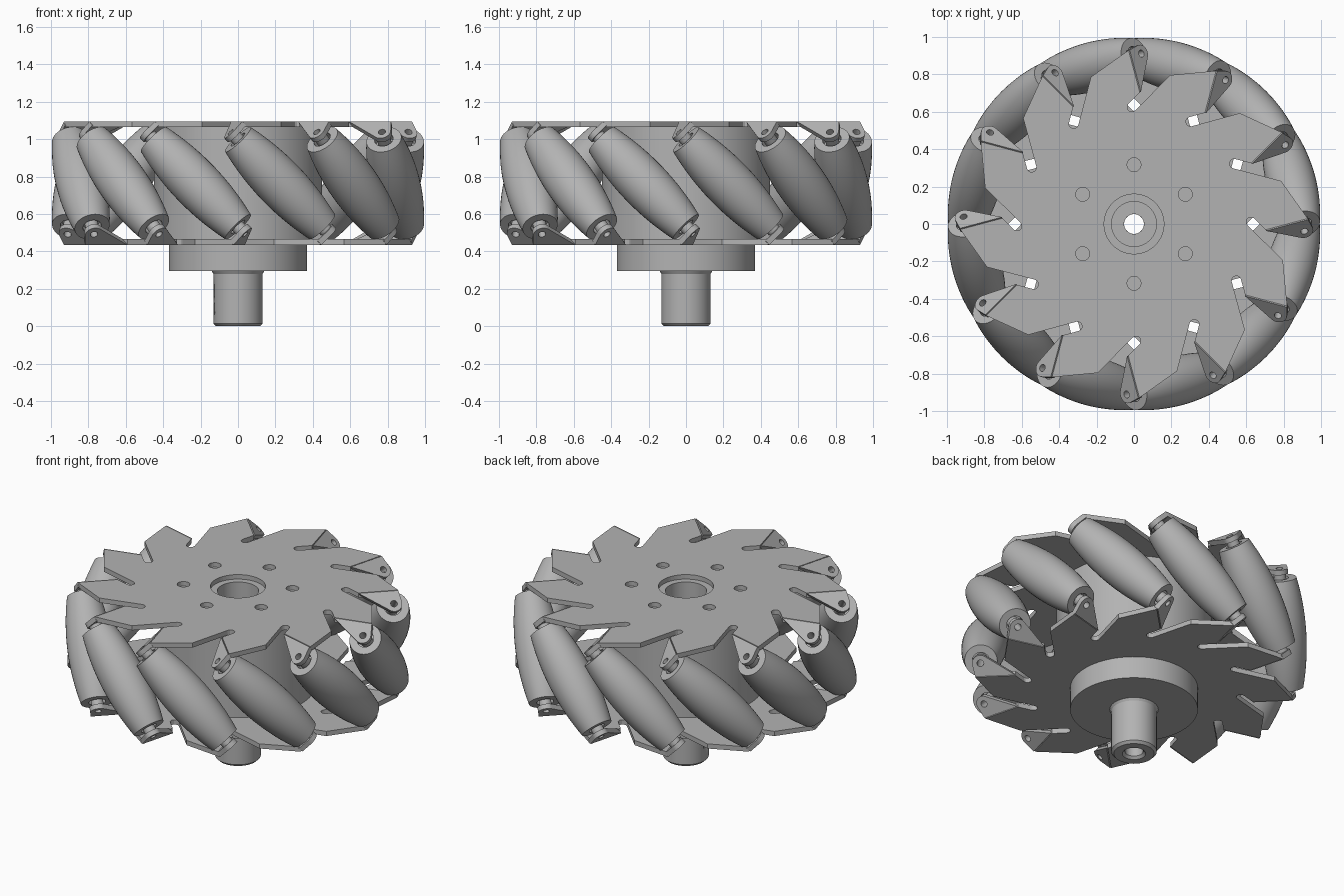
import bpy
import bmesh
from math import cos, sin, pi, radians
from mathutils import Matrix, Vector

if "Cube" in bpy.data.objects:
    bpy.data.objects.remove(bpy.data.objects["Cube"], do_unlink=True)

scene = bpy.context.scene.collection
grey = bpy.data.materials.new("machined_grey")
grey.use_nodes = True
GREY = (0.45, 0.45, 0.45, 1)
grey.diffuse_color = GREY
grey.node_tree.nodes["Principled BSDF"].inputs["Base Color"].default_value = GREY

COUNT = 12          # rollers round the wheel
MID_Z = 0.765       # middle of the roller ring
AXIS_R = 0.87       # wheel centre to roller axis
PLATE_Z = 0.315     # plate middle above the ring middle
THICK = 0.03
FOLD = 0.212        # sideways distance from roller centre to the fold
DROP = (PLATE_Z - FOLD) / 2
ROLLER_L = 0.33     # half length of a roller


def place(name, mesh, matrix):
    obj = bpy.data.objects.new(name, mesh)
    obj.matrix_world = matrix
    scene.objects.link(obj)
    return obj


def arc(cx, cy, r, a0, a1, n):
    step = radians(a1 - a0) / n
    return [(cx + r * cos(radians(a0) + step * i),
             cy + r * sin(radians(a0) + step * i)) for i in range(n + 1)]


def circle(cx, cy, r, n=24):
    return arc(cx, cy, r, 0, 360, n)[:-1]


def sheet(name, loops):
    """Flat plate of even thickness; loops after the first are holes."""
    curve = bpy.data.curves.new(name, "CURVE")
    curve.dimensions = "2D"
    curve.fill_mode = "BOTH"
    curve.extrude = THICK / 2
    for loop in loops:
        spline = curve.splines.new("POLY")
        spline.points.add(len(loop) - 1)
        for point, (x, y) in zip(spline.points, loop):
            point.co = (x, y, 0, 1)
        spline.use_cyclic_u = True
    temp = place(name + "_outline", curve, Matrix())
    bpy.context.view_layer.update()
    graph = bpy.context.evaluated_depsgraph_get()
    mesh = bpy.data.meshes.new_from_object(temp.evaluated_get(graph))
    bpy.data.objects.remove(temp, do_unlink=True)
    mesh.materials.clear()
    mesh.materials.append(grey)
    mesh.shade_flat()
    return mesh


def lathe(name, profile, steps=48):
    """Ring made by turning a closed (radius, height) profile about z."""
    bm = bmesh.new()
    rings = []
    for i in range(steps):
        a = 2 * pi * i / steps
        rings.append([bm.verts.new((r * cos(a), r * sin(a), z)) for r, z in profile])
    n = len(profile)
    for i in range(steps):
        p, q = rings[i], rings[(i + 1) % steps]
        for j in range(n):
            k = (j + 1) % n
            bm.faces.new((p[j], q[j], q[k], p[k]))
    bmesh.ops.recalc_face_normals(bm, faces=bm.faces)
    mesh = bpy.data.meshes.new(name)
    bm.to_mesh(mesh)
    bm.free()
    mesh.materials.append(grey)
    mesh.shade_smooth()
    mesh.set_sharp_from_angle(angle=radians(30))
    return mesh


def tube(name, outer, inner, z0, z1, steps=48):
    return lathe(name, [(outer, z0), (outer, z1), (inner, z1), (inner, z0)], steps)


def turn(degrees, axis):
    return Matrix.Rotation(radians(degrees), 4, axis)


# Side plate: one fin and one rounded slit per roller
fin = [(0.819, 0.019), (0.905, -FOLD), (0.672, -FOLD)]
fin += arc(0.607, -0.151, 0.0255, 30, 210, 6)
outline = []
for k in range(COUNT):
    rot = turn(15 - 30 * k, "Z")
    outline += [(rot @ Vector((x, y, 0))).xy for x, y in fin]
bolts = [circle(0.317 * cos(radians(30 + 60 * k)), 0.317 * sin(radians(30 + 60 * k)), 0.037)
         for k in range(6)]
plate = sheet("side_plate", [outline, circle(0, 0, 0.16, 48)] + bolts)

# Folded tab that carries a roller end
reach = DROP * 2 ** 0.5
tab_outline = [(0.672, -0.006), (0.905, -0.006)] + arc(AXIS_R, reach, 0.048, -11, 123, 12)
tab = sheet("roller_tab", [tab_outline, circle(AXIS_R, reach, 0.02, 16)])

# Barrel roller with recessed ends, and its bushing
ts = [ROLLER_L * (i / 8 - 1) for i in range(17)]
barrel = [(0.132 - 0.037 * (t / ROLLER_L) ** 2, t) for t in ts]
for s in (1, -1):
    end = [(0.05, s * ROLLER_L), (0.05, s * 0.29), (0.02, s * 0.29)]
    barrel += end if s > 0 else end[::-1]
roller = lathe("roller", barrel, 40)
bushing = tube("bushing", 0.036, 0.02, 0.29, 0.36, 20)

# Assemble the ring; the lower half is the upper half turned over
for half, label in ((0, "upper"), (180, "lower")):
    base = Matrix.Translation((0, 0, MID_Z)) @ turn(half, "X")
    # twelve-fold symmetry lets the bolt pattern start at 30 degrees
    place(label + "_side_plate", plate, base @ Matrix.Translation((0, 0, PLATE_Z)))
    for k in range(COUNT):
        spoke = base @ turn(15 + 30 * k, "Z")
        fold = spoke @ Matrix.Translation((0, -FOLD, PLATE_Z)) @ turn(225, "X")
        place(f"{label}_tab_{k + 1}", tab, fold)
        axis = spoke @ Matrix.Translation((AXIS_R, 0, 0)) @ turn(45, "X")
        place(f"{label}_bushing_{k + 1}", bushing, axis)
        if half == 0:
            place(f"roller_{k + 1}", roller, axis)

# Hub drum between the plates, and the flange below
place("hub_drum", tube("hub_drum", 0.45, 0.12, 0.45, 1.066, 96), Matrix())
place("mount_flange", tube("mount_flange", 0.37, 0.053, 0.295, 0.437, 96), Matrix())
place("flange_boss", tube("flange_boss", 0.16, 0.12, 0.43, 0.466, 48), Matrix())

# Drive shaft with chamfered end, collar and a set screw hole
shaft = place("drive_shaft", lathe("drive_shaft", [
    (0.053, 0.015), (0.068, 0), (0.117, 0), (0.132, 0.015), (0.132, 0.28),
    (0.142, 0.297), (0.053, 0.297)], 64), Matrix())
cutter = place("screw_cutter", tube("screw_cutter", 0.024, 0.001, 0.06, 0.2, 20),
               Matrix.Translation((0, 0, 0.14)) @ turn(187, "Z") @ turn(90, "Y"))
cutter.hide_render = True
cutter.hide_viewport = True
cut = shaft.modifiers.new("screw_hole", "BOOLEAN")
cut.operation = "DIFFERENCE"
cut.solver = "EXACT"
cut.object = cutter
